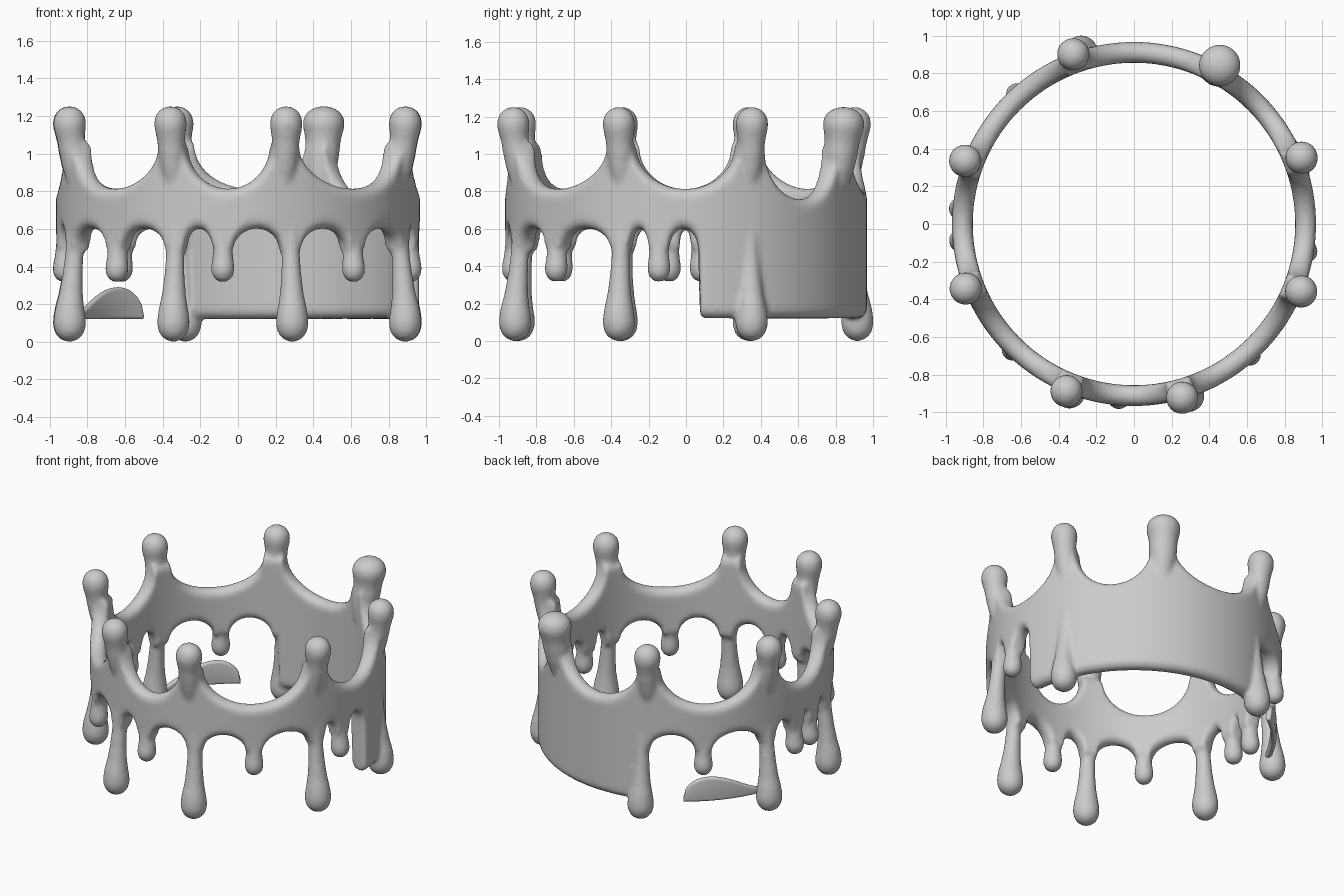
import bpy, bmesh
from math import sin, cos, pi, radians, sqrt

if "Cube" in bpy.data.objects:
    bpy.data.objects.remove(bpy.data.objects["Cube"])

R = 0.912                                            # centre radius of the band
SPIKES = [21.6, 61.6, 109.7, 159.5, 201, 248, 285.5, 338]
LONG = [21.5, 107, 159.5, 201, 249, 287.5, 338]
SHORT = [132, 175, 185.5, 226, 265, 311.5, 351]
PANEL = (4.3, 107)                                   # solid sheet at the back right


def new_object(name, bm):
    bmesh.ops.recalc_face_normals(bm, faces=bm.faces)
    me = bpy.data.meshes.new(name)
    bm.to_mesh(me)
    bm.free()
    me.shade_smooth()
    ob = bpy.data.objects.new(name, me)
    bpy.context.collection.objects.link(ob)
    return ob


def arch(a, stops, gap):
    """0 at a stop, rising as a half ellipse to 1 midway between two stops."""
    s = sorted(stops)
    s = [s[-1] - 360] + s + [s[0] + 360]
    for lo, hi in zip(s, s[1:]):
        if lo <= a <= hi:
            u = (a - (lo + hi) / 2) / ((hi - lo) / 2 - gap)
            return sqrt(max(0, 1 - u * u))
    return 0


def band_top(a):
    depth = 0.31 if 21.6 < a < 61.6 else 0.255
    return 1.07 - depth * arch(a, SPIKES, 4.3)


def band_bottom(a):
    if PANEL[0] <= a <= PANEL[1]:
        corner = min(1, (a - PANEL[0]) / 2.5)
        return 0.12 + 0.04 * (1 - sqrt(1 - (1 - corner) ** 2))
    return 0.47 + 0.13 * arch(a, LONG + SHORT + [7.4], 3.1)


def sweep(bm, angles, bottom, top, half, closed):
    """Carry an upright rounded section round the circle."""
    rings = []
    for a in angles:
        t, b = top(a), bottom(a)
        h = min(half, (t - b) / 2)
        ring = []
        for k in range(18):
            p = pi * (k % 9) / 8 + (pi if k > 8 else 0)
            z = (t - h if k < 9 else b + h) + h * sin(p)
            r = R + half * cos(p)
            ring.append(bm.verts.new((r * cos(radians(a)), r * sin(radians(a)), z)))
        rings.append(ring)
    pairs = list(zip(rings, rings[1:]))
    if closed:
        pairs.append((rings[-1], rings[0]))
    else:
        bm.faces.new(rings[0])
        bm.faces.new(rings[-1])
    for p, q in pairs:
        for i in range(18):
            j = (i + 1) % 18
            bm.faces.new((p[i], p[j], q[j], q[i]))


def lathe(bm, angle, profile, out, fat=1.0, n=28):
    """Turned stem; out(z) gives its distance from the crown's axis."""
    a = radians(angle)
    rings = []
    for z, r in profile:
        cx, cy = out(z) * cos(a), out(z) * sin(a)
        rings.append([bm.verts.new((cx + fat * r * cos(2 * pi * i / n),
                                    cy + fat * r * sin(2 * pi * i / n), z)) for i in range(n)])
    bm.faces.new(rings[0])
    bm.faces.new(rings[-1])
    for p, q in zip(rings, rings[1:]):
        for i in range(n):
            j = (i + 1) % n
            bm.faces.new((p[i], p[j], q[j], q[i]))


def clamp(t):
    return max(0, min(1, t))


LONG_P = [(0, .012), (.008, .036), (.025, .06), (.05, .077), (.09, .087), (.13, .085), (.18, .077),
          (.25, .064), (.35, .054), (.45, .049), (.55, .05), (.68, .05)]
SHORT_P = [(.318, .012), (.325, .034), (.342, .05), (.37, .061), (.4, .062), (.45, .055),
           (.52, .05), (.58, .05), (.68, .05)]
SPIKE_P = [(.82, .05), (.92, .066), (1.0, .072), (1.06, .073), (1.1, .078), (1.14, .086), (1.17, .087),
           (1.2, .08), (1.225, .064), (1.242, .042), (1.25, .018), (1.252, .006)]

# band with arched edges, finial spikes and drips, fused together
bm = bmesh.new()
sweep(bm, [i * 0.6 for i in range(600)], band_bottom, band_top, 0.055, True)
for a in SPIKES:
    lathe(bm, a, SPIKE_P, lambda z: R + 0.046 * clamp((z - 0.82) / 0.3),
          1.28 if a == 61.6 else 1.0)
for a in LONG:
    lathe(bm, a, LONG_P, lambda z: R + 0.046 * clamp((0.68 - z) / 0.5))
for a in SHORT:
    lathe(bm, a, SHORT_P, lambda z: R + 0.015 * clamp((0.68 - z) / 0.3))
crown = new_object("dripping_crown", bm)
fuse = crown.modifiers.new("fuse", 'REMESH')
fuse.mode = 'VOXEL'
fuse.voxel_size = 0.014
fuse.use_smooth_shade = True
soft = crown.modifiers.new("soften", 'SMOOTH')
soft.factor = 0.5
soft.iterations = 5


# thin leaf-shaped flap joined to one long drip
def leaf_top(a):
    t = (158 - a) / 34
    return 0.16 + 0.13 * sin(pi / 2 * clamp(t / 0.7)) ** 1.5 if t < 0.7 else \
        0.15 + 0.14 * sqrt(max(0, 1 - ((t - 0.7) / 0.3) ** 2))


bm = bmesh.new()
sweep(bm, [158 - 34 * i / 40 for i in range(41)], lambda a: 0.12, leaf_top, 0.018, False)
new_object("leaf_flap", bm)
